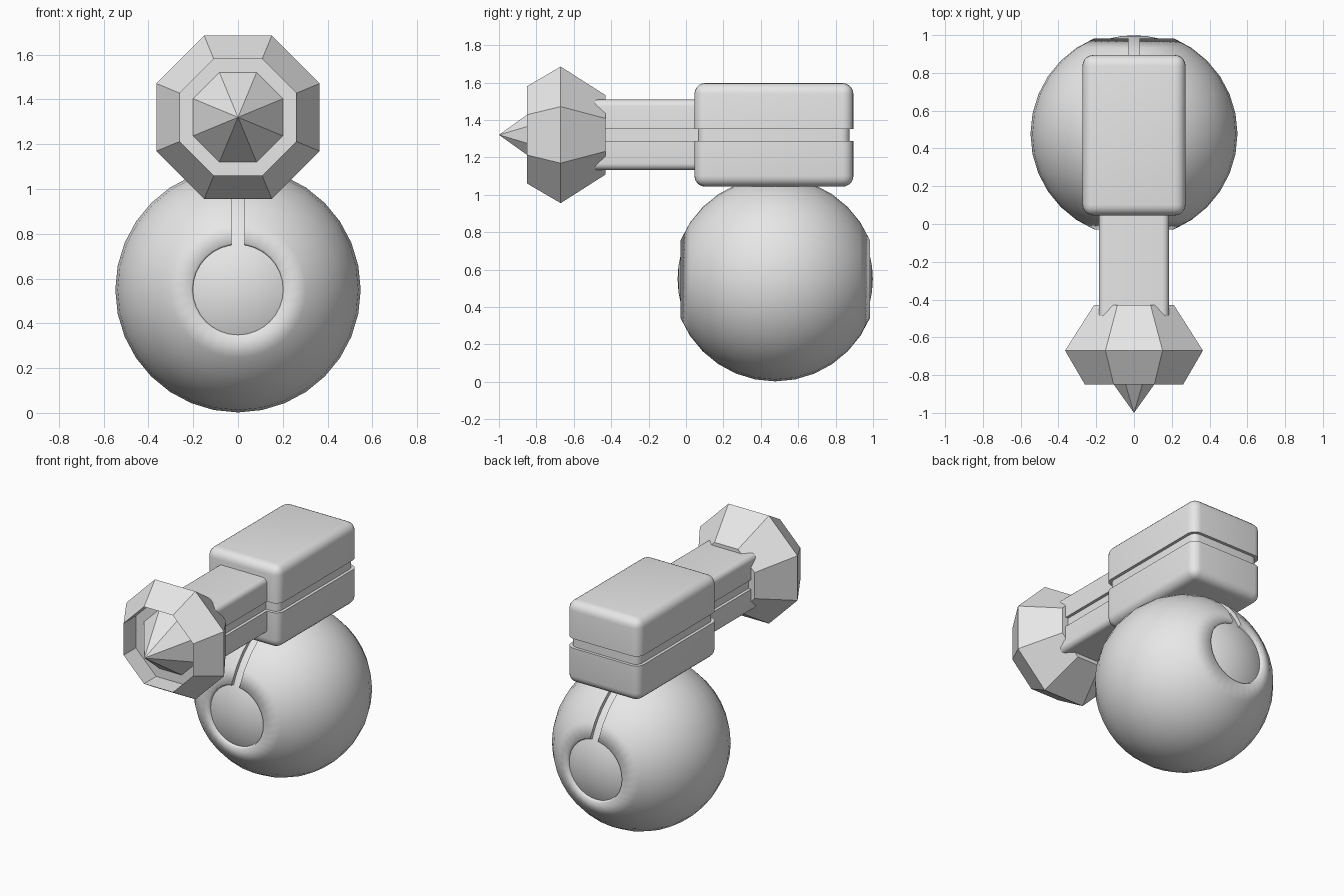
import bpy, bmesh
from math import sin, cos, pi, radians

default = bpy.data.objects.get("Cube")
if default:
    bpy.data.objects.remove(default, do_unlink=True)

grey = bpy.data.materials.new("light_grey")
grey.use_nodes = True
GREY = (0.8, 0.8, 0.8, 1)
grey.diffuse_color = GREY
grey.node_tree.nodes["Principled BSDF"].inputs["Base Color"].default_value = GREY


def finish(name, bm, smooth_angle=None):
    """Turn a bmesh into a named object; no angle means flat shading."""
    bmesh.ops.recalc_face_normals(bm, faces=bm.faces[:])
    mesh = bpy.data.meshes.new(name)
    for f in bm.faces:
        f.smooth = smooth_angle is not None
    bm.to_mesh(mesh)
    bm.free()
    if smooth_angle and smooth_angle < 180:
        mesh.set_sharp_from_angle(angle=radians(smooth_angle))
    mesh.materials.append(grey)
    obj = bpy.data.objects.new(name, mesh)
    bpy.context.collection.objects.link(obj)
    return obj


def lathe(name, profile, sides, centre, turn=0, closed=False, smooth_angle=None):
    """Revolve (radius, y) points around a y-parallel axis through centre."""
    bm = bmesh.new()
    cx, cy, cz = centre
    rings = []
    for r, y in profile:
        angles = [turn + 2 * pi * i / sides for i in range(sides)]
        rings.append([bm.verts.new((cx + r * cos(a), cy + y, cz + r * sin(a)))
                      for a in angles])
    pairs = list(zip(rings, rings[1:]))
    if closed:
        pairs.append((rings[-1], rings[0]))
    for a, b in pairs:
        for i in range(sides):
            j = (i + 1) % sides
            bm.faces.new((a[i], a[j], b[j], b[i]))
    bmesh.ops.remove_doubles(bm, verts=bm.verts[:], dist=1e-5)
    return finish(name, bm, smooth_angle)


def box(name, half_x, y0, y1, z0, z1, radius=0, rounded=None):
    """Box whose edges chosen by rounded(midpoint, direction) get a fillet."""
    bm = bmesh.new()
    bmesh.ops.create_cube(bm, size=2)
    edges = []
    for e in bm.edges:
        a, b = e.verts
        if rounded and rounded((a.co + b.co) / 2, b.co - a.co):
            edges.append(e)
    for v in bm.verts:
        v.co.x *= half_x
        v.co.y = y0 if v.co.y < 0 else y1
        v.co.z = z0 if v.co.z < 0 else z1
    if edges:
        bmesh.ops.bevel(bm, geom=edges, offset=radius, segments=5,
                        profile=0.5, affect='EDGES')
    return finish(name, bm, 30)


# Ball: hollow shell with a round opening front and back
BALL = (0, 0.477, 0.55)
R_OUT, R_IN = 0.548, 0.5
steps = [pi * i / 16 for i in range(2, 15)]
profile = [(R_OUT * sin(t), -R_OUT * cos(t)) for t in steps]
profile += [(R_IN * 1.02 * sin(t), -R_IN * cos(t)) for t in reversed(steps)]
shell = lathe("ball_shell", profile, 32, BALL, closed=True, smooth_angle=180)

# Slit running over the top of the shell from opening to opening
cutter = box("slit_cutter", 0.03, -0.2, 1.2, 0.55, 1.3)
for p in cutter.data.polygons:
    p.use_smooth = False
cutter.hide_render = True
cut = shell.modifiers.new("slit", 'BOOLEAN')
cut.object = cutter
cut.operation = 'DIFFERENCE'
cut.solver = 'EXACT'
bpy.context.view_layer.objects.active = shell
shell.select_set(True)
bpy.ops.object.modifier_apply(modifier="slit")
bpy.data.objects.remove(cutter, do_unlink=True)

# Inner ball showing through the openings and slit
core = [(0.522 * sin(pi * i / 24), -0.522 * cos(pi * i / 24)) for i in range(25)]
lathe("inner_ball", core, 48, BALL, smooth_angle=180)

# Body and neck: mirrored halves either side of a recessed seam
MID, GAP = 1.32, 0.032
for side, label in ((1, "upper"), (-1, "lower")):
    def span(height):
        return sorted((MID + side * GAP, MID + side * height))

    box(label + "_body", 0.273, 0.045, 0.895, *span(0.277), 0.058,
        lambda m, d: abs(d.z) > 1 or m.z * side > 0.5)
    box(label + "_neck", 0.185, -0.6, 0.1, *span(0.188), 0.035,
        lambda m, d: abs(d.y) > 1 and m.z * side > 0.5)

box("body_seam", 0.253, 0.065, 0.875, MID - 0.05, MID + 0.05, 0.045,
    lambda m, d: abs(d.z) > 1)
box("neck_seam", 0.165, -0.6, 0.1, MID - 0.05, MID + 0.05)

# Faceted eight-sided head with a recessed front and a central spike
head = [(0, -0.43), (0.212, -0.43), (0.365, -0.67), (0.26, -0.85),
        (0.26, -0.72), (0.2, -0.72), (0, -1)]
lathe("faceted_head", [(r / cos(pi / 8), y) for r, y in head], 8,
      (0, 0, MID), turn=pi / 8)
